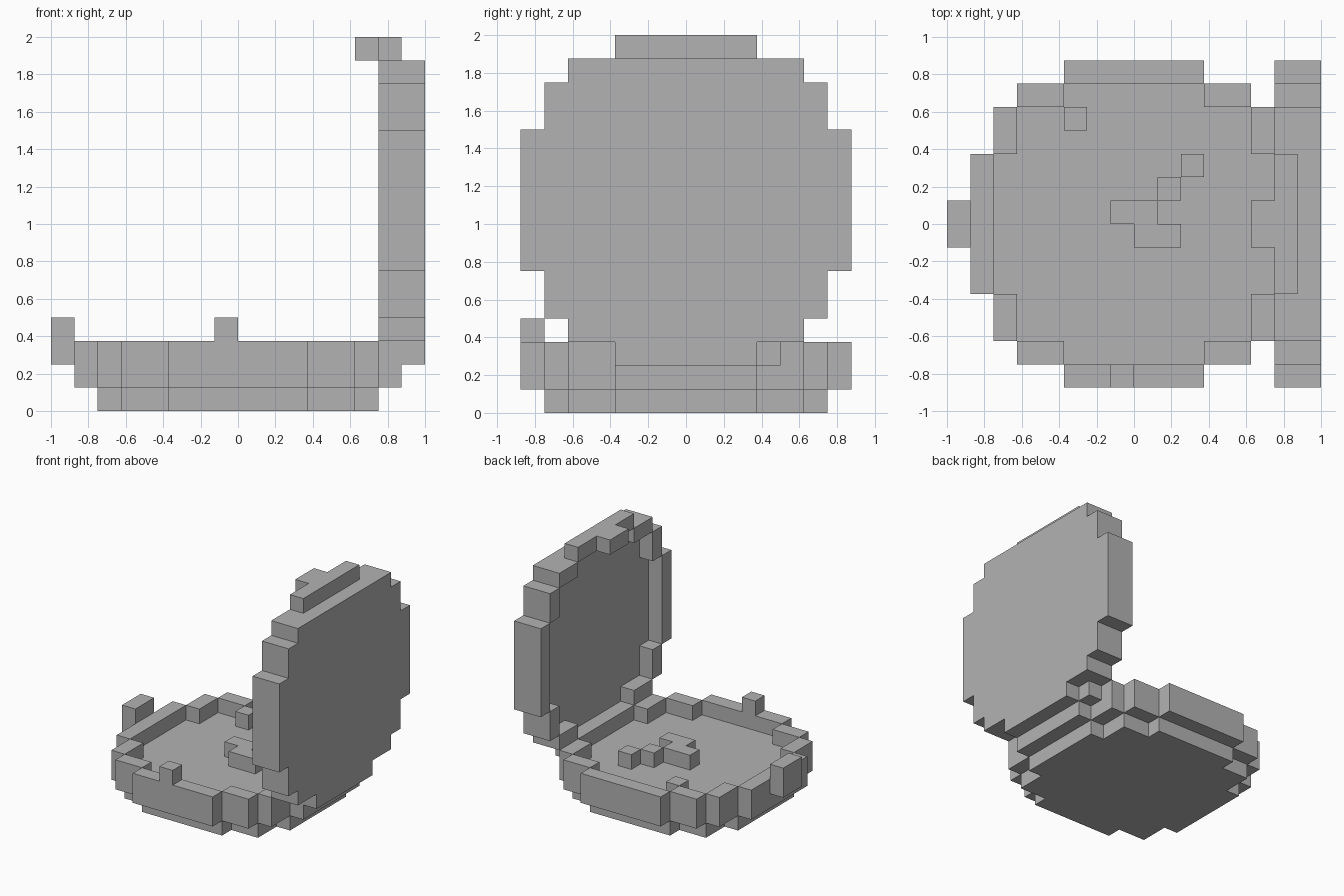
import bpy
import bmesh
from mathutils import Matrix

cube = bpy.data.objects.get("Cube")
if cube:
    bpy.data.objects.remove(cube)

V = 0.125  # block size; all positions below are counted in blocks
grey = bpy.data.materials.new("plain grey")
grey.use_nodes = True
grey.diffuse_color = (0.45, 0.45, 0.45, 1)
grey.node_tree.nodes["Principled BSDF"].inputs["Base Color"].default_value = grey.diffuse_color


def finish(name, bm):
    bmesh.ops.recalc_face_normals(bm, faces=bm.faces)
    bmesh.ops.scale(bm, vec=(V, V, V), verts=bm.verts)
    mesh = bpy.data.meshes.new(name)
    bm.to_mesh(mesh)
    bm.free()
    mesh.materials.append(grey)
    obj = bpy.data.objects.new(name, mesh)
    bpy.context.collection.objects.link(obj)
    return obj


def add_box(bm, lo, hi):
    size = [b - a for a, b in zip(lo, hi)]
    mid = [(a + b) / 2 for a, b in zip(lo, hi)]
    bmesh.ops.create_cube(bm, size=1, matrix=Matrix.Translation(mid) @ Matrix.Diagonal((*size, 1)))


def blocks(name, *boxes):
    bm = bmesh.new()
    for lo, hi in boxes:
        add_box(bm, lo, hi)
    return finish(name, bm)


def stepped_disc(bm, corners, low, high, top=9):
    """Extruded stepped circle: one quarter outline mirrored to four."""
    back = corners[::-1]
    loop = (corners + [(-u, v) for u, v in back]
            + [(-u, -v) for u, v in corners] + [(u, -v) for u, v in back])
    outline = []
    for u, v in loop:
        point = (u, min(v, top))
        if point not in outline:
            outline.append(point)
    face = bm.faces.new([bm.verts.new((u, v, low)) for u, v in outline])
    result = bmesh.ops.extrude_face_region(bm, geom=[face])
    moved = [g for g in result["geom"] if isinstance(g, bmesh.types.BMVert)]
    bmesh.ops.translate(bm, vec=(0, 0, high - low), verts=moved)


def stepped_rim(bm, low, high, skip_bottom=False):
    """Ring of bars and corner blocks around a stepped disc."""
    for s in (-1, 1):
        add_box(bm, (min(6 * s, 7 * s), -3, low), (max(6 * s, 7 * s), 3, high))
        if not (skip_bottom and s < 0):
            add_box(bm, (-3, min(6 * s, 7 * s), low), (3, max(6 * s, 7 * s), high))
        for t in (-1, 1):
            for u0, u1, v0, v1 in ((5, 6, 3, 5), (3, 5, 5, 6)):
                us, vs = sorted((u0 * s, u1 * s)), sorted((v0 * t, v1 * t))
                add_box(bm, (us[0], vs[0], low), (us[1], vs[1], high))


# Quarter outlines of the small and large stepped circles
SMALL = [(6, 3), (5, 3), (5, 5), (3, 5), (3, 6)]
LARGE = [(7, 3), (6, 3), (6, 5), (5, 5), (5, 6), (3, 6), (3, 7)]

# Lower case: floor and raised rim
bm = bmesh.new()
stepped_disc(bm, SMALL, 0, 2)
finish("case_floor", bm)
bm = bmesh.new()
stepped_rim(bm, 1, 3)
finish("case_rim", bm)

# Open lid: drawn flat, then stood upright on the +x side
stand = Matrix.Translation((0, 0, 9)) @ Matrix(((0, 0, 1, 0), (1, 0, 0, 0), (0, 1, 0, 0), (0, 0, 0, 1)))
bm = bmesh.new()
stepped_disc(bm, LARGE, 7, 8, top=6)
bm.transform(stand)
finish("lid_plate", bm)
bm = bmesh.new()
stepped_rim(bm, 6, 7, skip_bottom=True)
bm.transform(stand)
finish("lid_rim", bm)

# Catches, hinge pin and button
blocks("lid_catch", ((5, -1, 15), (6, 1, 16)))
blocks("case_catch", ((-8, -1, 2), (-7, 1, 4)))
blocks("hinge_pin", ((6, 3, 2), (7, 4, 3)))
blocks("rim_button", ((-1, -7, 3), (0, -6, 4)))

# Pointer and marker on the dial
blocks("pointer",
       ((2, 2, 2), (3, 3, 3)),
       ((1, 1, 2), (2, 2, 3)),
       ((-1, 0, 2), (1, 1, 3)),
       ((0, -1, 2), (2, 0, 3)))
blocks("dial_marker", ((-3, 4, 2), (-2, 5, 3)))
